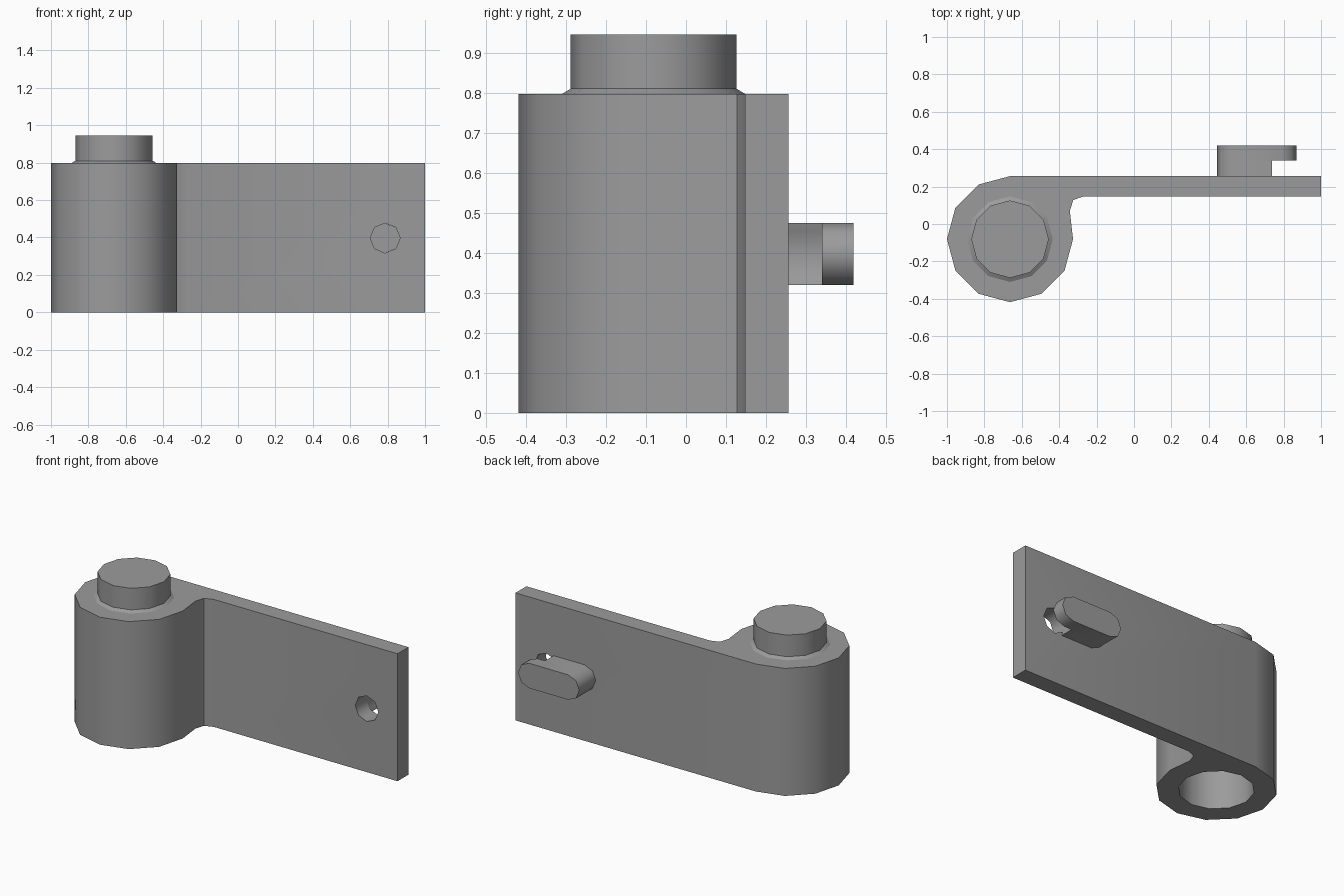
import bpy
import bmesh
import math
from mathutils import Vector

cube = bpy.data.objects.get("Cube")
if cube:
    bpy.data.objects.remove(cube, do_unlink=True)

steel = bpy.data.materials.new("grey steel")
steel.use_nodes = True
GREY = (0.33, 0.33, 0.33, 1)
steel.diffuse_color = GREY
steel.node_tree.nodes["Principled BSDF"].inputs["Base Color"].default_value = GREY


def arc(cx, cy, r, start, end, steps):
    """Points on an arc, in degrees, both ends included."""
    angles = [math.radians(start + (end - start) * i / steps) for i in range(steps + 1)]
    return [(cx + r * math.cos(a), cy + r * math.sin(a)) for a in angles]


def loft(name, loops):
    """Capped solid through matching closed loops of 3D points."""
    bm = bmesh.new()
    rings = [[bm.verts.new(p) for p in loop] for loop in loops]
    n = len(rings[0])
    for a, b in zip(rings, rings[1:]):
        for i in range(n):
            j = (i + 1) % n
            bm.faces.new((a[i], a[j], b[j], b[i]))
    bm.faces.new(rings[0])
    bm.faces.new(rings[-1])
    bmesh.ops.recalc_face_normals(bm, faces=bm.faces)
    mesh = bpy.data.meshes.new(name)
    bm.to_mesh(mesh)
    bm.free()
    mesh.materials.append(steel)
    obj = bpy.data.objects.new(name, mesh)
    bpy.context.collection.objects.link(obj)
    return obj


def prism_z(name, pts, low, high):
    return loft(name, [[Vector((x, y, z)) for x, y in pts] for z in (low, high)])


def prism_y(name, pts, low, high):
    return loft(name, [[Vector((x, y, z)) for x, z in pts] for y in (low, high)])


def cut(obj, cutter):
    """Subtract the cutter and remove it."""
    mod = obj.modifiers.new("cut", 'BOOLEAN')
    mod.operation = 'DIFFERENCE'
    mod.solver = 'EXACT'
    mod.object = cutter
    cutter.hide_render = True
    bpy.ops.object.select_all(action='DESELECT')
    bpy.context.view_layer.objects.active = obj
    obj.select_set(True)
    bpy.ops.object.modifier_apply(modifier=mod.name)
    bpy.data.objects.remove(cutter, do_unlink=True)


def smooth(obj):
    bpy.ops.object.select_all(action='DESELECT')
    bpy.context.view_layer.objects.active = obj
    obj.select_set(True)
    bpy.ops.object.shade_smooth_by_angle(angle=math.radians(46))


BX, BY, BR = -0.663, -0.081, 0.337   # barrel axis and radius
HEIGHT = 0.797
HX, HZ, HR = 0.787, 0.397, 0.08      # plate hole
BACK = 0.256

# Barrel and plate in one profile, with a small fillet between them
outline = arc(BX, BY, BR, 90, 360, 9)
outline += [(-0.343, 0.07), (-0.325, 0.128), (-0.27, 0.148), (1, 0.148), (1, BACK)]
body = prism_z("hinge_leaf", outline, 0, HEIGHT)

# Socket under the barrel and hole through the plate
cut(body, prism_z("socket_cutter", arc(BX, BY, 0.212, 0, 330, 11), -0.1, 0.4))
cut(body, prism_y("hole_cutter", arc(HX, HZ, HR, 0, 315, 7), 0, 0.3))

# Pin with a flared foot
pin = loft("hinge_pin", [
    [Vector((x, y, z)) for x, y in arc(BX, BY, r, 0, 330, 11)]
    for r, z in ((0.232, HEIGHT - 0.002), (0.207, 0.81), (0.207, 0.945))])

# Hook on the back: rounded outer bar on a stem hollowed beside the hole
left_end = arc(0.523, HZ, 0.078, 90, 270, 4)
hook = prism_y("hook_bar", left_end + arc(HX + 0.003, HZ, 0.078, -90, 90, 4), 0.34, 0.419)
hollow = [(0.737, HZ - 0.078)] + arc(HX, HZ, HR, 225, 135, 2) + [(0.737, HZ + 0.078)]
stem = prism_y("hook_stem", left_end + hollow, BACK - 0.002, 0.34)

for part in (body, pin, hook, stem):
    smooth(part)
